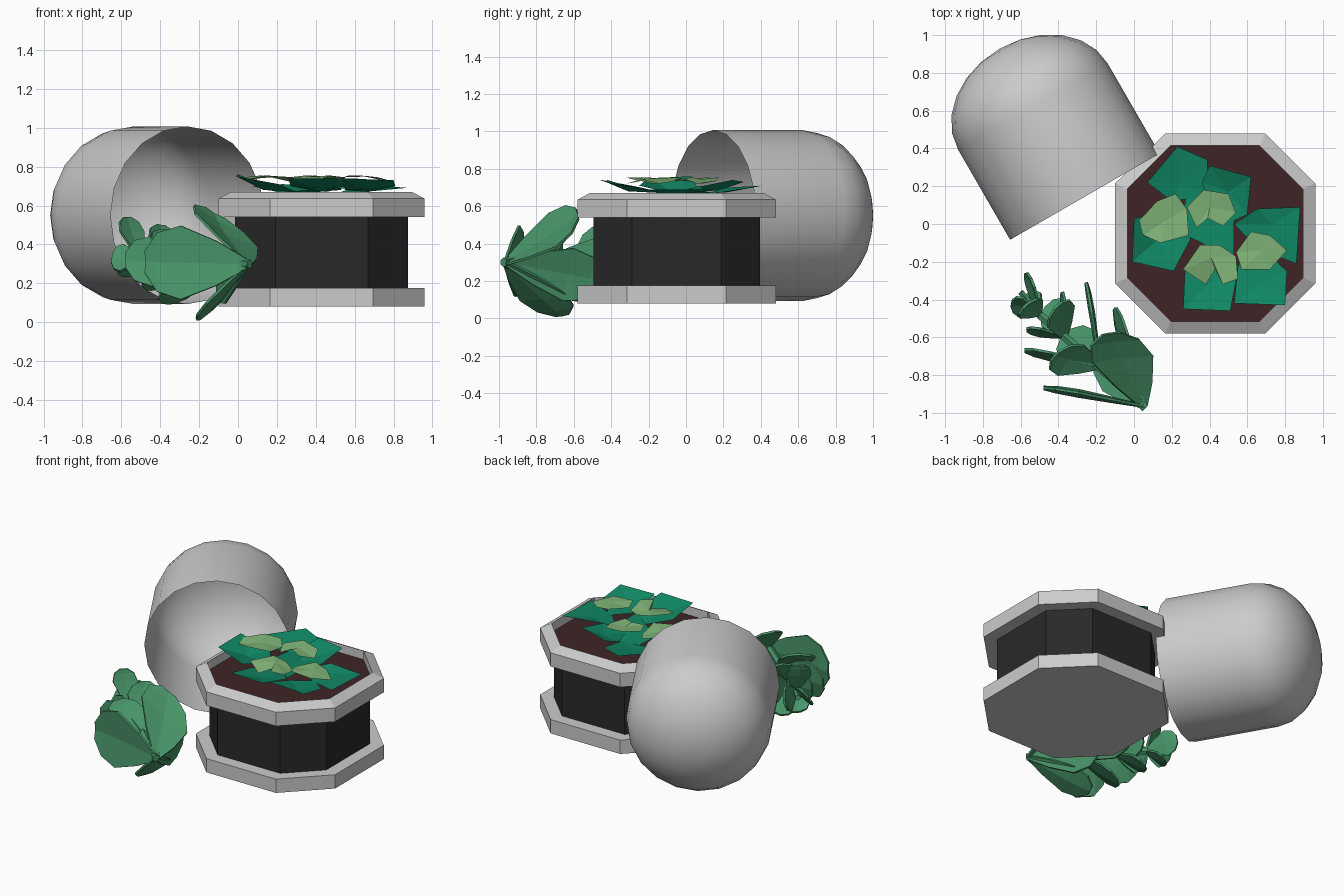
import bpy, bmesh, math
from mathutils import Vector, Matrix

if "Cube" in bpy.data.objects:
    bpy.data.objects.remove(bpy.data.objects["Cube"])


def material(name, rgb):
    m = bpy.data.materials.new(name)
    m.diffuse_color = (*rgb, 1)
    m.use_nodes = True
    m.node_tree.nodes["Principled BSDF"].inputs["Base Color"].default_value = m.diffuse_color
    return m


DARK = material("dark_body", (0.022, 0.022, 0.022))
SOIL = material("soil", (0.05, 0.017, 0.019))
FROND = material("frond_green", (0.065, 0.30, 0.14))
DEEP = material("deep_green", (0.005, 0.25, 0.13))
LIGHT = material("light_green", (0.22, 0.46, 0.19))


def build(name, verts, faces, mat=None, normals=True):
    me = bpy.data.meshes.new(name)
    me.from_pydata([tuple(v) for v in verts], [], faces)
    if normals:
        bm = bmesh.new()
        bm.from_mesh(me)
        bmesh.ops.recalc_face_normals(bm, faces=bm.faces)
        bm.to_mesh(me)
        bm.free()
    ob = bpy.data.objects.new(name, me)
    bpy.context.collection.objects.link(ob)
    if mat:
        me.materials.append(mat)
    return ob


CX, CY = 0.43, -0.05


def octagon(a, h, z):
    """Square of half size a with chamfered corners; h is half the flat side."""
    return [(CX + x, CY + y, z) for x, y in
            ((a, -h), (a, h), (h, a), (-h, a), (-a, h), (-a, -h), (-h, -a), (h, -a))]


def octagon_loft(name, rings, mat=None, caps=(True, True)):
    verts = [v for r in rings for v in octagon(*r)]
    faces = [(k * 8 + i, k * 8 + (i + 1) % 8, k * 8 + 8 + (i + 1) % 8, k * 8 + 8 + i)
             for k in range(len(rings) - 1) for i in range(8)]
    if caps[0]:
        faces.append(tuple(range(8)))
    if caps[1]:
        faces.append(tuple(range(len(verts) - 8, len(verts))))
    return build(name, verts, faces, mat)


# Planter: base plate, dark body, bevelled rim, soil
octagon_loft("planter_base", [(0.53, 0.265, 0.08), (0.53, 0.265, 0.175)])
octagon_loft("planter_body", [(0.445, 0.238, 0.175), (0.445, 0.238, 0.54)], DARK)
octagon_loft("planter_rim", [(0.44, 0.235, 0.54), (0.53, 0.265, 0.54), (0.53, 0.265, 0.635),
                             (0.465, 0.235, 0.67), (0.465, 0.235, 0.60)], None, (False, False))
octagon_loft("soil", [(0.465, 0.235, 0.59), (0.465, 0.235, 0.61)], SOIL)

# Glass dome lying on its side, open at the mouth
N, R = 20, 0.457
profile = [(R, 0.0), (R, 0.55)] + [(R * math.cos(a), 0.55 + 0.354 * math.sin(a))
                                   for a in (math.radians(15 * i) for i in range(1, 6))]
axis = Vector((-0.5, 0.866, 0))
side = Vector((0.866, 0.5, 0))
mouth = Vector((-0.26, 0.145, 0.55))
verts = [mouth + axis * d + side * r * math.sin(2 * math.pi * i / N)
         + Vector((0, 0, r * math.cos(2 * math.pi * i / N)))
         for r, d in profile for i in range(N)]
verts.append(mouth + axis * 0.904)
faces = [(k * N + i, k * N + (i + 1) % N, k * N + N + (i + 1) % N, k * N + N + i)
         for k in range(len(profile) - 1) for i in range(N)]
last = (len(profile) - 1) * N
faces += [(last + i, last + (i + 1) % N, len(verts) - 1) for i in range(N)]
dome = build("dome", verts, faces)
bpy.context.view_layer.objects.active = dome
dome.select_set(True)
bpy.ops.object.shade_smooth_by_angle(angle=math.radians(40))
dome.select_set(False)


# Planted leaves: fans of facets around a centre point
def fan(name, centre, outline, mat):
    n = len(outline)
    build(name, [centre] + outline, [(0, i + 1, (i + 1) % n + 1) for i in range(n)], mat)


deep_leaves = [
    ((0.25, 0.22, 0.675), [(0.07, 0.22, .70), (0.23, 0.41, .71), (0.39, 0.34, .70),
                           (0.39, 0.15, .67), (0.20, 0.12, .67)]),
    ((0.50, 0.17, 0.685), [(0.36, 0.22, .70), (0.40, 0.31, .73), (0.62, 0.25, .74),
                           (0.60, 0.05, .70), (0.45, -0.02, .67)]),
    ((0.13, -0.08, 0.68), [(0.0, 0.03, .76), (-0.01, -0.20, .75), (0.21, -0.25, .71),
                           (0.30, -0.08, .67), (0.20, 0.07, .68)]),
    ((0.73, 0.0, 0.69), [(0.53, 0.0, .67), (0.65, 0.08, .71), (0.88, 0.09, .69),
                         (0.86, -0.21, .69), (0.65, -0.13, .67)]),
    ((0.40, -0.31, 0.69), [(0.27, -0.24, .70), (0.26, -0.45, .74), (0.51, -0.46, .74),
                           (0.55, -0.25, .70), (0.42, -0.12, .67)]),
    ((0.67, -0.31, 0.68), [(0.53, -0.42, .74), (0.80, -0.43, .73), (0.81, -0.25, .70),
                           (0.67, -0.12, .67), (0.55, -0.22, .68)]),
    ((0.42, 0.02, 0.68), [(0.28, 0.20, .66), (0.25, -0.05, .67), (0.36, -0.10, .68),
                          (0.53, -0.22, .69), (0.53, 0.10, .68)]),
]
for i, (c, o) in enumerate(deep_leaves):
    fan(f"planted_leaf_{i + 1}", c, o, DEEP)

light_leaves = [
    ((0.17, 0.02, 0.745), [(0.03, 0.02), (0.12, 0.12), (0.22, 0.16), (0.28, 0.08),
                           (0.29, -0.06), (0.14, -0.10), (0.05, -0.06)]),
    ((0.40, 0.09, 0.745), [(0.28, 0.09), (0.37, 0.18), (0.50, 0.16), (0.54, 0.06),
                           (0.47, -0.01), (0.39, 0.03), (0.33, -0.02)]),
    ((0.41, -0.18, 0.75), [(0.26, -0.24), (0.35, -0.11), (0.45, -0.11), (0.54, -0.17),
                           (0.55, -0.29), (0.47, -0.32), (0.43, -0.24), (0.38, -0.32)]),
    ((0.68, -0.14, 0.75), [(0.54, -0.15), (0.62, -0.04), (0.72, -0.06), (0.81, -0.14),
                           (0.72, -0.24), (0.57, -0.24)]),
]
for i, (c, o) in enumerate(light_leaves):
    z = (0.745, 0.755, 0.735, 0.72)
    fan(f"light_leaf_{i + 1}", c, [(x, y, z[k % 4]) for k, (x, y) in enumerate(o)], LIGHT)


# Loose frond: creased, rounded leaves set along a stem
def frond_leaf(name, base, tip, half):
    base, tip, half = Vector(base), Vector(tip), Vector(half)
    fold = (tip - base).cross(half).normalized() * half.length * 0.12
    verts, faces = [], []
    for t, w in ((0, .12), (.3, .6), (.65, 1), (.88, .8), (1, .3)):
        p = base.lerp(tip, t)
        verts += [p - half * w, p + fold * w, p + half * w]
    for k in range(4):
        a = k * 3
        faces += [(a, a + 1, a + 4, a + 3), (a + 1, a + 2, a + 5, a + 4)]
    ob = build(name, verts, faces, FROND)
    mod = ob.modifiers.new("thickness", 'SOLIDIFY')
    mod.thickness = 0.014
    mod.offset = 0


root = (0.05, -0.965, 0.30)
b2, b3, b4 = (-0.18, -0.76, 0.30), (-0.36, -0.60, 0.31), (-0.50, -0.48, 0.33)
leaves = [
    (root, (-0.48, -0.87, 0.31), (0, 0.01, 0.19)),
    (root, (-0.12, -0.58, 0.56), (0.16, 0.02, -0.09)),
    (root, (-0.10, -0.45, 0.20), (-0.02, -0.03, -0.14)),
    (root, (-0.20, -0.66, 0.02), (0.05, 0.12, 0.02)),
    (b2, (-0.255, -0.31, 0.31), (0.005, 0, 0.13)),
    (b2, (-0.58, -0.67, 0.32), (0, 0.02, 0.13)),
    (b2, (-0.42, -0.70, 0.47), (0.07, 0.08, 0.02)),
    (b2, (-0.36, -0.58, 0.10), (0.09, 0.08, 0)),
    (b3, (-0.57, -0.56, 0.33), (0, 0.02, 0.10)),
    (b3, (-0.40, -0.43, 0.50), (0.07, 0.06, -0.01)),
    (b3, (-0.45, -0.42, 0.17), (0.07, 0.06, 0)),
    (b3, (-0.38, -0.36, 0.33), (0.01, 0, 0.09)),
    (b4, (-0.57, -0.26, 0.35), (0.02, 0, 0.08)),
    (b4, (-0.65, -0.42, 0.33), (0.01, 0.05, 0.07)),
    (b4, (-0.57, -0.43, 0.54), (0.06, 0.05, 0)),
    (b4, (-0.58, -0.38, 0.24), (0.06, 0.05, 0)),
]
for i, l in enumerate(leaves):
    frond_leaf(f"frond_leaf_{i + 1}", *l)


def rod(name, a, b, r):
    a, b = Vector(a), Vector(b)
    bpy.ops.mesh.primitive_cylinder_add(vertices=6, radius=r, depth=(b - a).length, location=(a + b) / 2)
    ob = bpy.context.object
    ob.name = name
    ob.rotation_euler = (b - a).to_track_quat('Z', 'Y').to_euler()
    ob.data.materials.append(FROND)


rod("frond_stem", (0.06, -0.975, 0.30), b4, 0.025)
rod("frond_tip", b4, (-0.60, -0.36, 0.35), 0.018)
